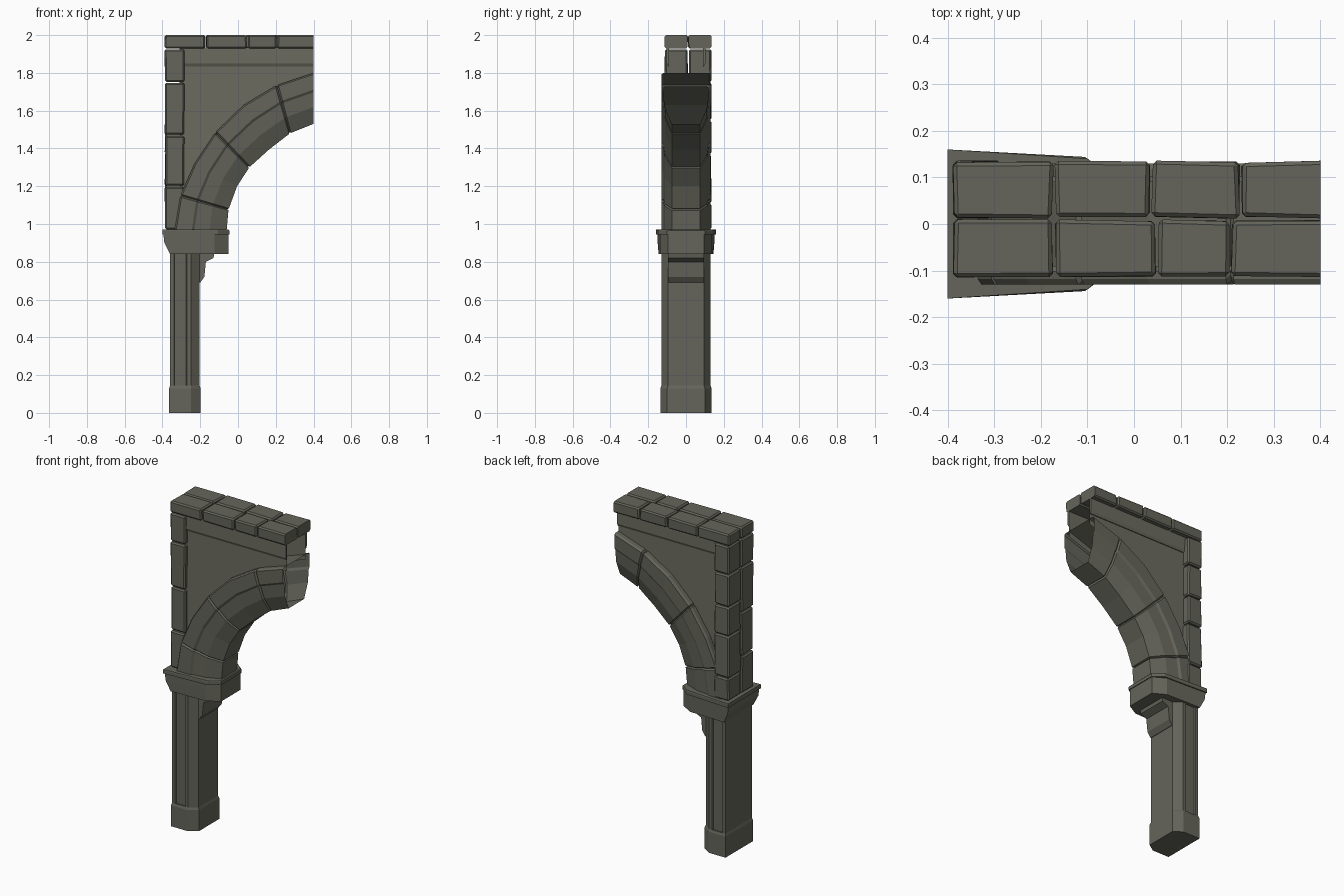
import bpy, bmesh, random
from mathutils import Vector

if "Cube" in bpy.data.objects:
    bpy.data.objects.remove(bpy.data.objects["Cube"])

random.seed(4)


def material(name, col):
    m = bpy.data.materials.new(name)
    m.diffuse_color = (*col, 1)
    m.use_nodes = True
    m.node_tree.nodes["Principled BSDF"].inputs["Base Color"].default_value = m.diffuse_color
    return m


STONE = material("stone", (0.13, 0.13, 0.105))
PLASTER = material("plaster", (0.15, 0.147, 0.115))


def finish(name, bm, mat=STONE, normals=True):
    if normals:
        bmesh.ops.recalc_face_normals(bm, faces=bm.faces[:])
    me = bpy.data.meshes.new(name)
    bm.to_mesh(me)
    bm.free()
    me.materials.append(mat)
    ob = bpy.data.objects.new(name, me)
    bpy.context.collection.objects.link(ob)
    return ob


def loft(bm, rings, cap_start=True, cap_end=True):
    """Skin closed rings of equal point count."""
    vs = [[bm.verts.new(p) for p in r] for r in rings]
    n = len(vs[0])
    for a, b in zip(vs, vs[1:]):
        for i in range(n):
            j = (i + 1) % n
            bm.faces.new((a[i], a[j], b[j], b[i]))
    if cap_start:
        bm.faces.new(vs[0][::-1])
    if cap_end:
        bm.faces.new(vs[-1])


def outline(z, x0, xc, x1, yb, yf, yc):
    """Plan shape: flat outer side, chamfered corners toward the opening."""
    half = [(x0, yb), (xc, yf), (x1, yc)]
    return [(x, -y, z) for x, y in half] + [(x, y, z) for x, y in half[::-1]]


def block(name, lo, hi, bevel=0.008, wear=0.003):
    """Hewn stone: bevelled box with slightly worn corners."""
    bm = bmesh.new()
    bmesh.ops.create_cube(bm, size=1)
    for v in bm.verts:
        v.co = Vector([(l + h) / 2 + c * (h - l) for l, h, c in zip(lo, hi, v.co)])
        if v.co.x < 0.39:
            v.co.x += random.uniform(-wear, wear)
        v.co.y += random.uniform(-wear, wear)
    edges = [e for e in bm.edges if min(v.co.x for v in e.verts) < 0.39]
    bmesh.ops.bevel(bm, geom=edges, offset=bevel, segments=1, affect='EDGES')
    for v in bm.verts:
        v.co.x = min(v.co.x, 0.4)
    return finish(name, bm)


# Pillar base and shaft, with sunken panels on the front and back
bm = bmesh.new()
loft(bm, [outline(0, -.365, -.25, -.198, .135, .135, .10),
          outline(.13, -.365, -.25, -.198, .135, .135, .10),
          outline(.145, -.36, -.25, -.203, .13, .13, .095)])
finish("pillar_base", bm)

bm = bmesh.new()
loft(bm, [outline(z, -.36, -.25, -.203, .13, .13, .095) for z in (.145, .85)], False, False)
bm.normal_update()
bmesh.ops.recalc_face_normals(bm, faces=bm.faces[:])
for f in [f for f in bm.faces if abs(f.normal.y) > .99]:
    bmesh.ops.inset_region(bm, faces=[f], thickness=.02)
    bmesh.ops.inset_region(bm, faces=[f], thickness=.004, depth=-.008)
finish("pillar_shaft", bm)

# Stepped bracket under the capital
bm = bmesh.new()
prof = [(-.21, .69), (-.2, .69), (-.178, .72), (-.17, .80), (-.13, .82), (-.125, .845), (-.21, .845)]
loft(bm, [[(x, y, z) for x, z in prof] for y in (-.095, .095)])
finish("bracket", bm)

# Capital
bm = bmesh.new()
loft(bm, [outline(.84, -.36, -.125, -.05, .145, .138, .095),
          outline(.90, -.39, -.125, -.05, .15, .138, .095),
          outline(.945, -.395, -.125, -.05, .152, .138, .095),
          outline(.945, -.40, -.105, -.045, .16, .144, .10),
          outline(.965, -.40, -.105, -.045, .16, .144, .10),
          outline(.97, -.40, -.10, -.05, .16, .14, .097)])
finish("capital", bm)

# Arch: moulded profile swept along outer/inner point pairs, grooved at the joints
OUT = [(-.335, .97), (-.305, 1.15), (-.23, 1.32), (-.12, 1.485), (.03, 1.63), (.205, 1.735), (.4, 1.80)]
INN = [(-.06, .97), (-.05, 1.077), (-.005, 1.2), (.06, 1.30), (.165, 1.395), (.275, 1.48), (.4, 1.53)]
HALF = [(0, .118), (.03, .13), (.33, .129), (.38, .12), (.67, .112), (1, .075)]
SECTION = [(t, -y) for t, y in HALF] + [(t, y) for t, y in HALF[::-1]]


def arch_ring(o, i, shrink=0.0):
    o, i = Vector(o), Vector(i)
    d = (i - o).normalized() * shrink
    o, i = o + d, i - d
    pts = []
    for t, y in SECTION:
        p = o.lerp(i, t)
        pts.append((p.x, y * (1 - shrink * 8), p.y))
    return pts


bm = bmesh.new()
rings = []
for k, (o, i) in enumerate(zip(OUT, INN)):
    if k in (1, 3, 5):
        for step, s in ((-.045, 0), (0, .009), (.045, 0)):
            n = k + (1 if step > 0 else -1)
            w = abs(step)
            rings.append(arch_ring(Vector(o).lerp(Vector(OUT[n]), w),
                                   Vector(i).lerp(Vector(INN[n]), w), s))
    else:
        rings.append(arch_ring(o, i))
loft(bm, rings, True, False)
finish("arch", bm)

# Spandrel sheets and the raised strip above them, front and back
for side, label in ((-1, "front"), (1, "back")):
    bm = bmesh.new()
    pts = [Vector(o).lerp(Vector(i), .12) for o, i in zip(OUT, INN)]
    face = [(p.x, side * .09, p.y) for p in pts] + [(.4, side * .09, 1.84), (-.31, side * .09, 1.84)]
    f = bm.faces.new([bm.verts.new(p) for p in face])
    f.normal_update()
    if f.normal.y * side < 0:
        f.normal_flip()
    bmesh.ops.triangulate(bm, faces=[f])
    finish(label + "_spandrel", bm, PLASTER, False)

    bm = bmesh.new()
    prof = [(.09, 1.835), (.095, 1.835), (.102, 1.85), (.102, 1.935), (.09, 1.935)]
    loft(bm, [[(x, side * y, z) for y, z in prof] for x in (-.31, .4)])
    finish(label + "_strip", bm, PLASTER)

# Coping stones and quoin stones, two rows each
ROWS = {"front": (-.112, .008, [-.39, -.172, .048, .207, .4], [.968, 1.2, 1.47, 1.75, 1.928]),
        "back": (.014, .134, [-.39, -.172, .035, .228, .4], [.968, 1.11, 1.37, 1.55, 1.75, 1.928])}
G = .003
for label, (y0, y1, xs, zs) in ROWS.items():
    for n, (a, b) in enumerate(zip(xs, xs[1:])):
        end = 0 if b == .4 else G
        block(f"{label}_coping_{n}", (a + G, y0, 1.93), (b - end, y1, 2.0))
    for n, (a, b) in enumerate(zip(zs, zs[1:])):
        block(f"{label}_quoin_{n}", (-.386, y0, a + G), (-.285, y1, b - G))
